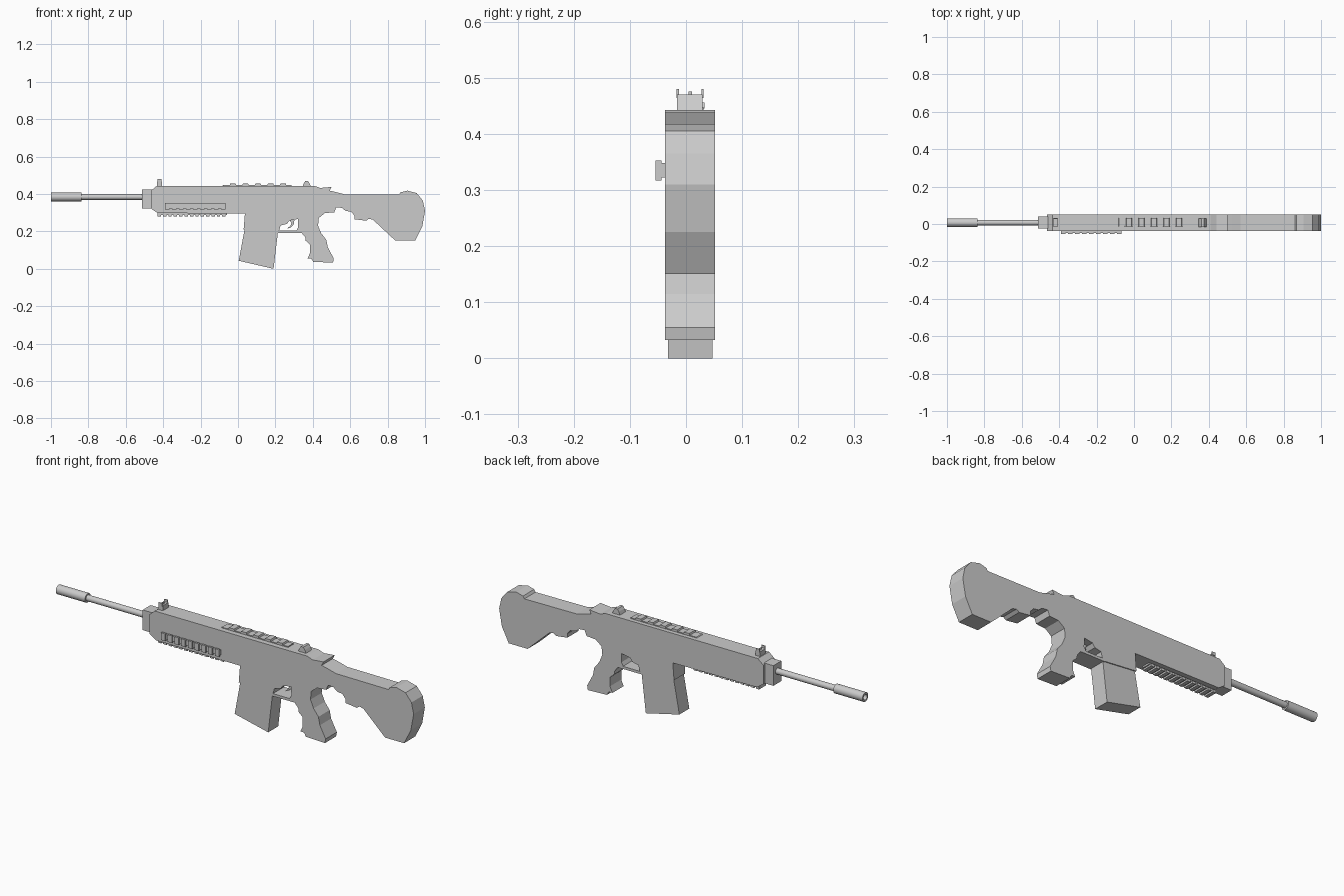
import bpy, bmesh, math

YC = 0.0075  # centre plane of the body


def prism(name, pts, y0, y1):
    """Extrude an x/z outline from y0 to y1."""
    bm = bmesh.new()
    face = bm.faces.new([bm.verts.new((x, y0, z)) for x, z in pts])
    ext = bmesh.ops.extrude_face_region(bm, geom=[face])
    for v in ext["geom"]:
        if isinstance(v, bmesh.types.BMVert):
            v.co.y = y1
    bmesh.ops.recalc_face_normals(bm, faces=bm.faces[:])
    me = bpy.data.meshes.new(name)
    bm.to_mesh(me)
    bm.free()
    ob = bpy.data.objects.new(name, me)
    bpy.context.collection.objects.link(ob)
    return ob


def box(name, x0, x1, y0, y1, z0, z1):
    return prism(name, [(x0, z0), (x1, z0), (x1, z1), (x0, z1)], y0, y1)


def lathe(name, profile, z, steps=24):
    """Spin an x/radius outline about the barrel axis."""
    bm = bmesh.new()
    rings = []
    for x, r in profile:
        rings.append([bm.verts.new((x, YC + r * math.cos(i * math.tau / steps),
                                    z + r * math.sin(i * math.tau / steps)))
                      for i in range(steps)])
    for a, b in zip(rings, rings[1:]):
        for i in range(steps):
            j = (i + 1) % steps
            bm.faces.new((a[i], a[j], b[j], b[i]))
    bm.faces.new(rings[0])
    bm.faces.new(rings[-1])
    bmesh.ops.recalc_face_normals(bm, faces=bm.faces[:])
    me = bpy.data.meshes.new(name)
    bm.to_mesh(me)
    bm.free()
    ob = bpy.data.objects.new(name, me)
    bpy.context.collection.objects.link(ob)
    bpy.context.view_layer.objects.active = ob
    ob.select_set(True)
    bpy.ops.object.shade_smooth_by_angle(angle=math.radians(35))
    ob.select_set(False)


# Body: handguard, receiver, grip and stock in one outline
body = [
    (-0.435, 0.443), (-0.465, 0.418), (-0.465, 0.322), (-0.43, 0.298),
    (0.037, 0.295), (0.03, 0.21), (0.215, 0.192),
    # trigger opening
    (0.22, 0.205), (0.228, 0.232), (0.262, 0.24), (0.275, 0.258), (0.32, 0.266),
    (0.322, 0.222), (0.312, 0.205), (0.34, 0.192),
    # grip
    (0.36, 0.168), (0.362, 0.15), (0.385, 0.13), (0.385, 0.085), (0.372, 0.055),
    (0.392, 0.055), (0.402, 0.037), (0.508, 0.033), (0.512, 0.055), (0.48, 0.115),
    (0.472, 0.155), (0.445, 0.19), (0.428, 0.23), (0.432, 0.272), (0.465, 0.298),
    (0.515, 0.302), (0.525, 0.328), (0.555, 0.326), (0.575, 0.31), (0.605, 0.305),
    # stock
    (0.622, 0.285), (0.622, 0.265), (0.685, 0.257), (0.7, 0.268), (0.722, 0.262),
    (0.842, 0.15), (0.947, 0.15), (0.985, 0.225), (1.0, 0.31), (0.988, 0.365),
    (0.955, 0.405), (0.905, 0.418), (0.868, 0.408), (0.86, 0.396), (0.57, 0.398),
    (0.525, 0.41), (0.49, 0.418), (0.5, 0.438), (0.44, 0.432), (0.41, 0.443),
]
prism("body", body, -0.037, 0.052)
box("handguard_nose", -0.512, -0.46, -0.024, 0.039, 0.322, 0.423)
box("trigger_guard", 0.205, 0.345, -0.037, 0.052, 0.191, 0.204)
prism("trigger", [(0.275, 0.262), (0.302, 0.262), (0.298, 0.238), (0.282, 0.222),
                  (0.262, 0.214), (0.28, 0.23), (0.286, 0.245)], -0.002, 0.017)

# Magazine
prism("magazine", [(0.036, 0.215), (0.004, 0.043), (0.19, 0.0), (0.214, 0.2)],
      -0.032, 0.047)

# Barrel and hollow muzzle
lathe("barrel", [(-0.85, 0.015), (-0.5, 0.015)], 0.384)
lathe("muzzle", [(-0.9, 0.014), (-1.0, 0.014), (-1.0, 0.023), (-0.838, 0.023),
                 (-0.838, 0.014)], 0.384)

# Top rail
box("top_rail_base", -0.08, 0.285, -0.011, 0.031, 0.44, 0.448)
for i in range(6):
    x = -0.027 + (i - 0.5 if i == 0 else i - 1) * 0.067
    if i == 0:
        x = -0.066
    h = 0.448 if i == 0 else 0.456
    prism(f"top_rail_tooth_{i}", [(x - 0.018, 0.445), (x + 0.018, 0.445),
                                  (x + 0.014, h), (x - 0.014, h)], -0.013, 0.033)

# Side rail
box("side_rail_base", -0.39, -0.068, -0.047, -0.035, 0.322, 0.348)
for i in range(9):
    x = -0.39 + i * 0.0374
    box(f"side_rail_tooth_{i}", x, x + 0.023, -0.054, -0.044, 0.317, 0.353)

# Bottom rail
box("bottom_rail_base", -0.43, -0.06, -0.013, 0.028, 0.288, 0.3)
for i in range(13):
    x = -0.43 + i * 0.0288
    box(f"bottom_rail_tooth_{i}", x, x + 0.018, -0.02, 0.035, 0.28, 0.292)

# Sights
prism("rear_sight", [(0.345, 0.44), (0.39, 0.44), (0.382, 0.458), (0.374, 0.47),
                     (0.36, 0.47), (0.352, 0.458)], -0.016, 0.029)
box("front_sight_base", -0.432, -0.407, -0.014, 0.029, 0.44, 0.468)
box("front_sight_post", -0.422, -0.416, YC - 0.003, YC + 0.003, 0.46, 0.476)
for side in (-1, 1):
    y = YC + side * 0.022
    box(f"front_sight_ear_{side}", -0.43, -0.409, y - 0.002, y + 0.002, 0.464, 0.48)
